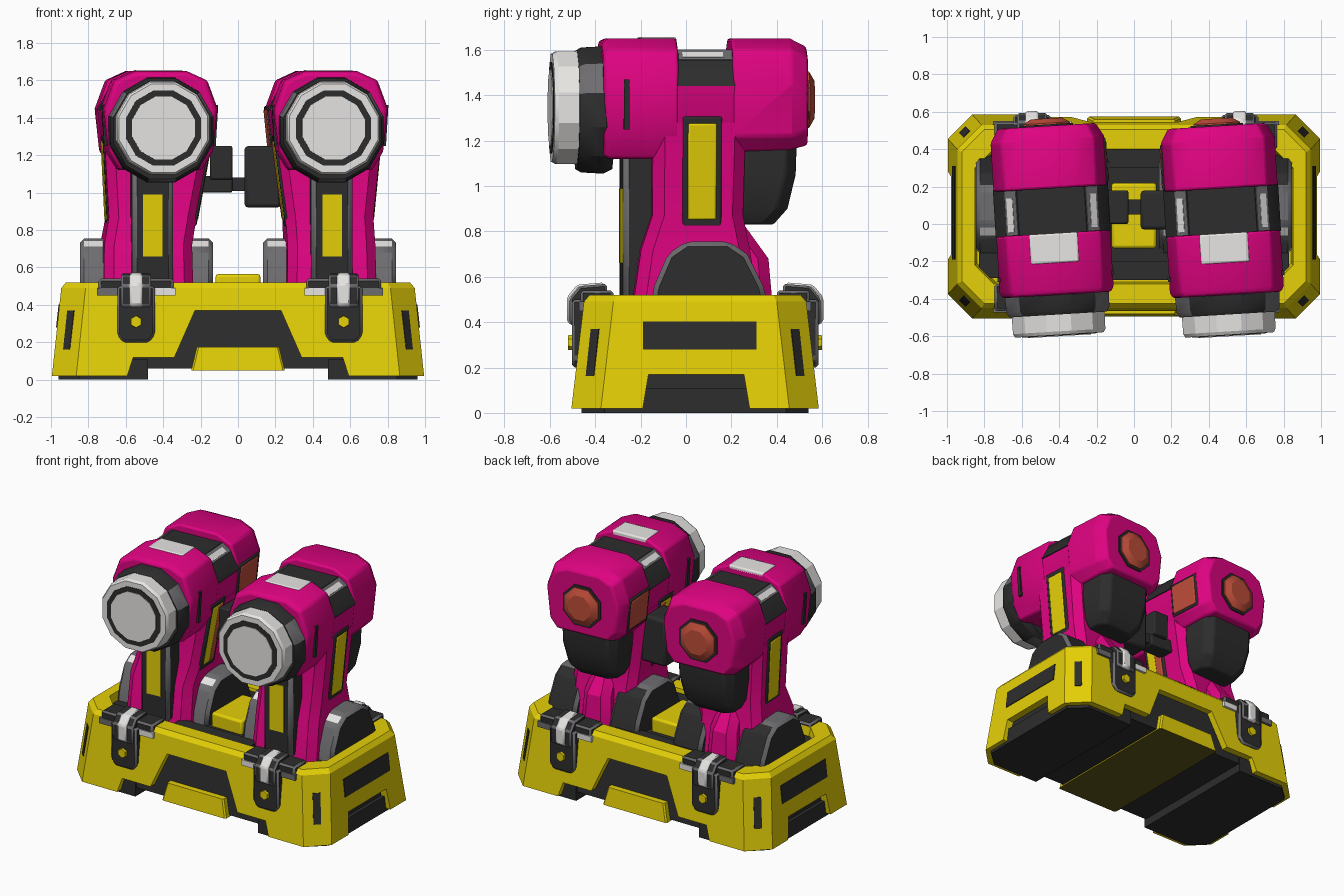
import bpy, bmesh
from math import radians, pi, cos, sin
from mathutils import Matrix, Euler, Vector

cube = bpy.data.objects.get("Cube")
if cube:
    bpy.data.objects.remove(cube, do_unlink=True)

def material(name, *rgb):
    m = bpy.data.materials.new(name)
    m.use_nodes = True
    m.diffuse_color = (*rgb, 1)
    m.node_tree.nodes["Principled BSDF"].inputs["Base Color"].default_value = (*rgb, 1)
    return m

PINK = material("hot pink", 0.74, 0.001, 0.22)
YELLOW = material("yellow", 0.78, 0.63, 0.002)
OLIVE = material("dark olive", 0.12, 0.095, 0.01)
DARK = material("charcoal", 0.026, 0.026, 0.026)
GREY = material("worn grey", 0.155, 0.15, 0.158)
LIGHT = material("light grey", 0.8, 0.79, 0.77)
RED = material("red", 0.52, 0.075, 0.042)
parts = []
place = Matrix.Identity(4)   # transform for the assembly being built

def finish(name, bm, mat, bevel=0, edge=None):
    """Turn a bmesh into an object; edge is the colour of its worn bevels."""
    bmesh.ops.recalc_face_normals(bm, faces=bm.faces)
    me = bpy.data.meshes.new(name)
    bm.to_mesh(me)
    bm.free()
    me.materials.append(mat)
    ob = bpy.data.objects.new(name, me)
    bpy.context.collection.objects.link(ob)
    ob.matrix_world = place
    if bevel:
        b = ob.modifiers.new("bevel", "BEVEL")
        b.width, b.segments, b.limit_method = bevel, 1 if edge else 2, "ANGLE"
        if edge:
            me.materials.append(edge)
            b.material = 1
    parts.append(ob)
    return ob

def paint(ob, mat, rule):
    """Give a second colour to the faces that meet the rule."""
    ob.data.materials.append(mat)
    for f in filter(rule, ob.data.polygons):
        f.material_index = len(ob.data.materials) - 1

def loft(name, rings, mat, bevel=0, edge=None):
    bm = bmesh.new()
    vs = [[bm.verts.new(p) for p in r] for r in rings]
    n = len(vs[0])
    for a, b in zip(vs, vs[1:]):
        for i in range(n):
            bm.faces.new((a[i], a[(i + 1) % n], b[(i + 1) % n], b[i]))
    bm.faces.new(vs[0])
    bm.faces.new(vs[-1])
    return finish(name, bm, mat, bevel, edge)

def box(name, lo, hi, mat, bevel=0, edge=None):
    rings = [[(lo[0], lo[1], z), (hi[0], lo[1], z), (hi[0], hi[1], z), (lo[0], hi[1], z)]
             for z in (lo[2], hi[2])]
    return loft(name, rings, mat, bevel, edge)

def plate(name, centre, size, rot, mat, bevel=0):
    """Thin slab whose local x axis points out of the surface."""
    bm = bmesh.new()
    bmesh.ops.create_cube(bm, size=1)
    bmesh.ops.scale(bm, vec=size, verts=bm.verts)
    turn = Matrix.Translation(centre) @ Euler(rot).to_matrix().to_4x4()
    bmesh.ops.transform(bm, matrix=turn, verts=bm.verts)
    return finish(name, bm, mat, bevel)

def prism(name, pts, axis, a, b, mat, bevel=0, edge=None):
    at = (lambda t, p: (t, *p)) if axis == "x" else (lambda t, p: (p[0], t, p[1]))
    return loft(name, [[at(t, p) for p in pts] for t in (a, b)], mat, bevel, edge)

def disc(name, x, z, steps, mat, sides=12):
    """Turned part along y; steps are (y, radius)."""
    ang = [2 * pi * (i + 0.5) / sides for i in range(sides)]
    return loft(name, [[(x + r * cos(t), y, z + r * sin(t)) for t in ang] for y, r in steps], mat)

def octagon(hx, hy, c, z, cy=0.04, cx=0):
    q = [(hx, hy - c), (hx - c, hy), (c - hx, hy), (-hx, hy - c),
         (-hx, c - hy), (c - hx, -hy), (hx - c, -hy), (hx, c - hy)]
    return [(x + cx, y + cy, z) for x, y in q]

def mirrored(pts):
    return pts + [(-x, z) for x, z in reversed(pts)]

# Base shell with recessed top, cut open at the front, back and sides
shell = loft("base_shell", [octagon(0.995, 0.545, 0.13, 0.02), octagon(0.945, 0.49, 0.13, 0.49),
                            octagon(0.92, 0.465, 0.12, 0.52), octagon(0.85, 0.36, 0.1, 0.52),
                            octagon(0.84, 0.35, 0.1, 0.44)], YELLOW)
arch = mirrored([(0.63, -0.1), (0.56, 0.12), (0.34, 0.12), (0.23, 0.37)])
notch = [(-0.21, -0.1), (-0.165, 0.17), (0.255, 0.17), (0.3, -0.1)]
for cutter in (prism("arch_cutter", arch, "y", -1, 1, YELLOW),
               prism("notch_cutter", notch, "x", -1.2, 1.2, YELLOW)):
    parts.remove(cutter)
    cutter.hide_render = cutter.hide_viewport = True
    cut = shell.modifiers.new("cut", "BOOLEAN")
    cut.operation, cut.solver, cut.object = "DIFFERENCE", "EXACT", cutter

# Base core, feet and deck
loft("base_core", [octagon(0.94, 0.49, 0.14, 0.06), octagon(0.9, 0.455, 0.14, 0.4)], DARK)
cross = loft("lower_crosspiece", [octagon(0.25, 0.535, 0.01, 0.05), octagon(0.22, 0.52, 0.01, 0.175)], YELLOW)
paint(cross, OLIVE, lambda f: f.normal.z < -0.9)
box("deck", (-0.83, -0.29, 0.42), (0.83, 0.37, 0.47), DARK)
box("deck_hatch", (-0.12, -0.13, 0.44), (0.12, 0.22, 0.565), YELLOW, 0.015)
for s in (-1, 1):
    foot = [(0.48 * s, -0.46), (0.85 * s, -0.46), (0.96 * s, -0.36),
            (0.96 * s, 0.44), (0.85 * s, 0.54), (0.48 * s, 0.54)]
    loft("foot", [[(x, y, z) for x, y in foot] for z in (0, 0.11)], DARK)
    box("deck_rail", (-0.3, s * 0.3, 0.45), (0.3, s * 0.3 + 0.1, 0.5), DARK)
    plate("side_panel", (s * 0.956, 0.06, 0.34), (0.02, 0.5, 0.125),
          (0, -0.11, 0 if s > 0 else pi), DARK)
    for t in (-1, 1):
        corner = Vector((s, t, 0)).to_track_quat("X", "Z").to_euler().z
        plate("corner_slot", (s * 0.901, 0.04 + t * 0.448, 0.265), (0.016, 0.05, 0.21),
              (0, -0.15, corner), DARK)

# Latches on the front and back walls
HOOK = [(0.53, 0.38), (0.565, 0.4), (0.565, 0.51), (0.52, 0.565), (0.4, 0.575), (0.4, 0.46)]
for t in (-1, 1):
    out = lambda d: 0.04 + t * d
    span = lambda a, b: sorted((out(a), out(b)))
    for s in (-1, 1):
        x = 0.555 * s + 0.01
        prism("latch_plate", [(x - 0.1, 0.5), (x + 0.1, 0.5), (x + 0.1, 0.24), (x + 0.07, 0.2),
                              (x - 0.07, 0.2), (x - 0.1, 0.24)], "y", *span(0.42, 0.543),
              DARK, 0.012, GREY)
        a, b = span(0.36, 0.505)
        box("latch_bar", (x - 0.2, a, 0.45), (x + 0.2, b, 0.54), DARK, 0.012, GREY)
        a, b = span(0.42, 0.512)
        for side, mat in ((-s, LIGHT), (s, GREY)):
            box("latch_tab", (x + side * 0.15 - 0.06, a, 0.45), (x + side * 0.15 + 0.06, b, 0.49), mat)
        for name, w, inset, mat in (("cheek", 0.08, 0.012, DARK), ("hook", 0.035, 0, LIGHT)):
            prism("latch_" + name, [(out(d - inset), z - inset / 2) for d, z in HOOK], "x",
                  x - w, x + w, mat, 0.01, GREY if inset else LIGHT)
        disc("latch_bolt", x, 0.31, [(out(0.5), 0.036), (out(0.56), 0.032)], YELLOW, 6)

# Head cross-section, shared by every slice
HEAD = mirrored([(0.14, 1.65), (0.25, 1.6), (0.305, 1.45), (0.28, 1.22), (0.22, 1.12)])

def head_ring(y, k=1.0, top=2.0, bottom=1.0):
    return [(x * k, y, max(bottom, min(top, 1.38 + (z - 1.38) * k))) for x, z in HEAD]

def column_ring(hx, y0, y1, z, cx=0):
    return octagon(hx, (y1 - y0) / 2, 0.05, z, (y0 + y1) / 2, cx)

def turret(cx, inner):
    global place
    place = Matrix.Translation((cx, 0, 0)) @ Matrix.Rotation(radians(3.5), 4, "Z")
    off = -inner * 0.49 - cx   # the foot sits slightly outside the head
    # Pink column and head
    loft("column", [column_ring(0.24, -0.25, 0.31, 0.45, off), column_ring(0.235, -0.21, 0.27, 0.72, off),
                    column_ring(0.235, -0.16, 0.24, 0.87, off / 2),
                    column_ring(0.285, -0.16, 0.25, 1.28)], PINK)
    loft("column_spine", [column_ring(0.11, 0.1, 0.38, 0.45, off), column_ring(0.1, 0.1, 0.36, 0.68, off),
                          column_ring(0.08, 0.1, 0.26, 0.82, off)], PINK)
    loft("head_front", [head_ring(-0.38, 0.95), head_ring(-0.35), head_ring(-0.05)], PINK, 0.012)
    loft("head_middle", [head_ring(-0.06, 0.99, 1.52), head_ring(0.21, 0.99, 1.52)], PINK)
    loft("head_rear", [head_ring(0.19, 1, 2, 1.15), head_ring(0.45, 1, 2, 1.16),
                       head_ring(0.525, 0.86, 2, 1.18)], PINK, 0.012)
    prism("head_band", mirrored([(0.18, 1.6), (0.25, 1.55), (0.308, 1.44)]), "y", -0.055, 0.2, DARK)
    box("head_top_plate", (-0.13, -0.21, 1.62), (0.13, -0.05, 1.656), LIGHT, 0.01)
    # Front lens
    collar = disc("lens_collar", 0, 1.335, [(-0.33, 0.27), (-0.37, 0.29), (-0.46, 0.285),
                                            (-0.485, 0.27)], DARK)
    paint(collar, GREY, lambda f: f.center.y < -0.4 and f.index % 4 == 0)
    disc("lens_ring", 0, 1.345, [(-0.47, 0.258), (-0.575, 0.256), (-0.594, 0.245)], LIGHT)
    disc("lens_groove", 0, 1.345, [(-0.58, 0.208), (-0.597, 0.208)], DARK)
    disc("lens_glass", 0, 1.345, [(-0.58, 0.175), (-0.601, 0.174)], LIGHT)
    # Rear lamp and inner side lamp
    disc("lamp_rim", 0, 1.38, [(0.48, 0.16), (0.533, 0.152)], DARK, 8)
    disc("rear_lamp", 0, 1.38, [(0.5, 0.138), (0.54, 0.135), (0.565, 0.09)], RED, 8)
    for name, lift, w, h, mat in (("rim", 0, 0.25, 0.24, DARK), ("glass", 0.005, 0.22, 0.21, RED)):
        plate("inner_lamp_" + name, (inner * (0.284 + lift), 0.32, 1.345), (0.03, w, h),
              (0, inner * 0.1, 0), mat, 0.01)
    # Front panel with its window, and the rear pack
    px = off * 0.7
    box("front_panel", (px - 0.11, -0.285, 0.48), (px + 0.11, -0.1, 1.15), DARK, 0.025, GREY)
    box("front_window", (px - 0.052, -0.291, 0.66), (px + 0.052, -0.28, 0.99), YELLOW)
    loft("rear_pack", [column_ring(0.15, 0.2, 0.38, 0.83), column_ring(0.19, 0.2, 0.44, 0.9),
                       column_ring(0.21, 0.2, 0.475, 1.05), column_ring(0.21, 0.2, 0.48, 1.2)],
         DARK, 0.01)
    # Side slots, band wear and side windows, the inner window partly red
    for s in (-1, 1):
        plate("head_slot", (s * 0.298, -0.28, 1.36), (0.015, 0.025, 0.22), (0, s * 0.06, 0), DARK)
        plate("band_wear", (s * 0.215, 0.073, 1.575), (0.012, 0.24, 0.075), (0, -s * 0.95, 0), GREY)
        plate("band_shine", (s * 0.221, 0.06, 1.575), (0.01, 0.18, 0.04), (0, -s * 0.95, 0), LIGHT)
        wx, wy = s * 0.245 + off * 0.26, -0.03 if s == inner else 0.055
        strips = [("frame", 0, 0, 0.175, 0.49, DARK), ("window", 0.004, 0, 0.13, 0.43, YELLOW)]
        if s == inner:
            strips.append(("marker", 0.007, 0.035, 0.06, 0.42, RED))
        for name, lift, dy, w, h, mat in strips:
            plate("side_" + name, (wx + s * lift, wy + dy, 1.065), (0.04, w, h),
                  (0, s * 0.115 - off * 1.2, 0), mat, 0.01)
    # Mounting brackets with worn rims
    place = Matrix.Translation((-inner * 0.49, 0, 0))
    arc = [(-0.16, 0.45), (-0.14, 0.56), (-0.08, 0.7), (0.0, 0.755),
           (0.19, 0.755), (0.27, 0.7), (0.34, 0.56), (0.37, 0.45)]
    for s in (-1, 1):
        bracket = prism("mount_bracket", arc, "x", *sorted((s * 0.13, s * 0.355)), DARK, 0.022, GREY)
        paint(bracket, GREY, lambda f: abs(f.normal.x) < 0.5 and f.normal.y < 0.5)
        paint(bracket, LIGHT, lambda f: -0.9 < f.normal.y < -0.3 and f.center.z > 0.6)
    place = Matrix.Identity(4)

turret(-0.435, 1)
turret(0.475, -1)

# Coupling between the two turrets
box("coupling_left", (-0.15, 0.0, 1.07), (-0.03, 0.18, 1.25), DARK, 0.01)
box("coupling_left_arm", (-0.26, 0.03, 1.0), (-0.03, 0.15, 1.09), DARK, 0.01)
box("coupling_rod", (-0.05, 0.05, 1.01), (0.06, 0.13, 1.08), DARK)
box("coupling_right", (0.035, -0.03, 0.92), (0.23, 0.18, 1.25), DARK, 0.02)

# Smooth shading with sharp edges kept
bpy.ops.object.select_all(action="DESELECT")
for ob in parts:
    ob.select_set(True)
bpy.context.view_layer.objects.active = shell
bpy.ops.object.shade_smooth_by_angle(angle=radians(28))
